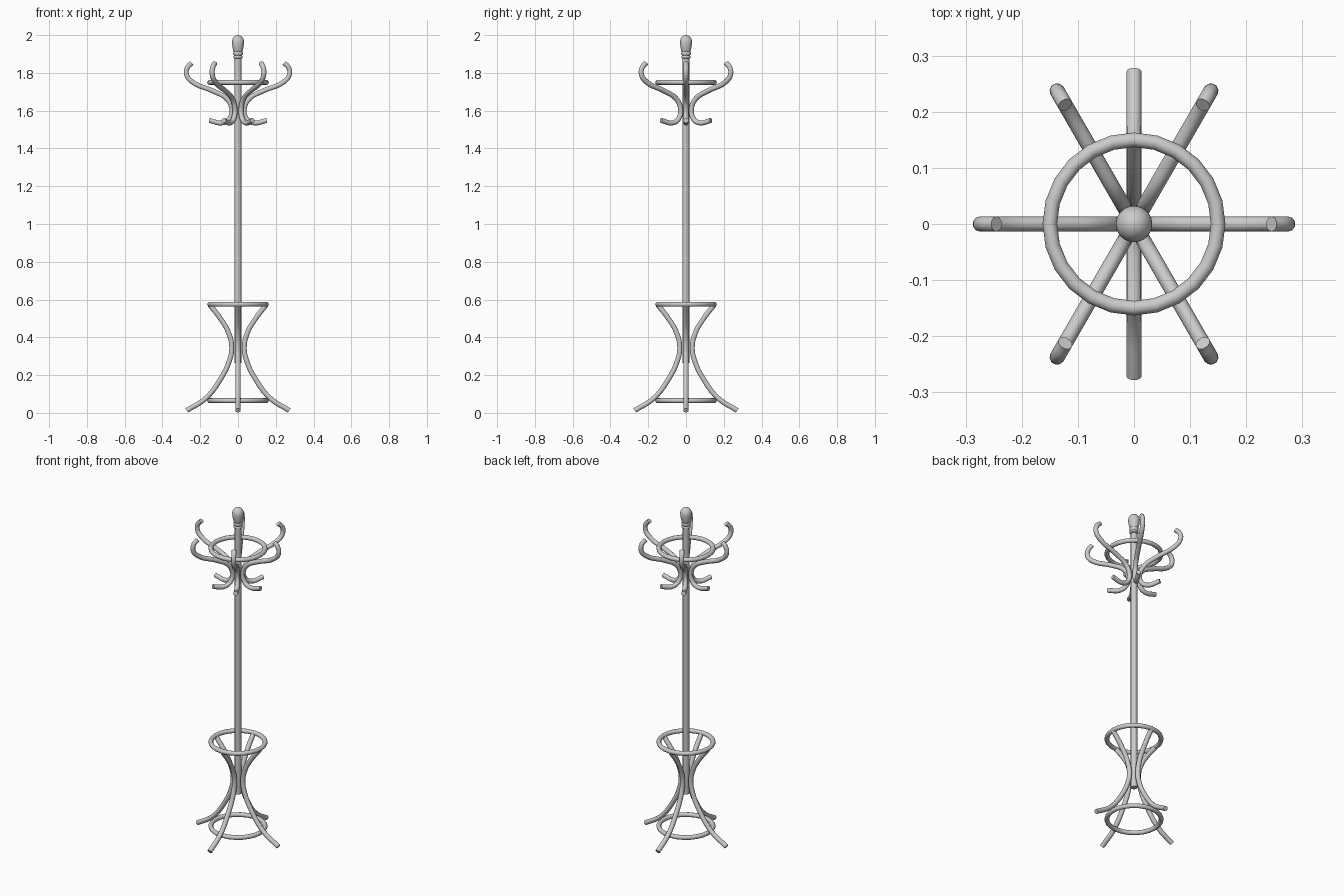
import bpy, bmesh
from math import pi, cos, sin

if "Cube" in bpy.data.objects:
    bpy.data.objects.remove(bpy.data.objects["Cube"])

def add(name, mesh, angle=0.0):
    ob = bpy.data.objects.new(name, mesh)
    bpy.context.collection.objects.link(ob)
    ob.rotation_euler.z = angle
    bpy.context.view_layer.objects.active = ob
    for o in bpy.context.selected_objects:
        o.select_set(False)
    ob.select_set(True)
    bpy.ops.object.shade_smooth_by_angle(angle=0.7)
    return ob

def bent_rod(name, pts, radius):
    """Round rod bent along a smooth path in the xz plane, returned as a mesh."""
    cu = bpy.data.curves.new(name, 'CURVE')
    cu.dimensions = '3D'
    cu.bevel_depth, cu.bevel_resolution = radius, 3
    cu.use_fill_caps, cu.resolution_u = True, 5
    sp = cu.splines.new('BEZIER')
    sp.bezier_points.add(len(pts) - 1)
    for bp, (x, z) in zip(sp.bezier_points, pts):
        bp.co = (x, 0, z)
        bp.handle_left_type = bp.handle_right_type = 'AUTO'
    ob = bpy.data.objects.new(name, cu)
    bpy.context.collection.objects.link(ob)
    bpy.context.view_layer.update()
    dg = bpy.context.evaluated_depsgraph_get()
    me = bpy.data.meshes.new_from_object(ob.evaluated_get(dg))
    bpy.data.objects.remove(ob)
    return me

def lathe(name, profile, n=24, closed=False):
    """Revolve (radius, z) points around the z axis."""
    bm = bmesh.new()
    rows = [[bm.verts.new((r * cos(2 * pi * i / n), r * sin(2 * pi * i / n), z))
             for i in range(n)] for r, z in profile]
    pairs = list(zip(rows, rows[1:])) + ([(rows[-1], rows[0])] if closed else [])
    for a, b in pairs:
        for i in range(n):
            j = (i + 1) % n
            bm.faces.new((a[i], a[j], b[j], b[i]))
    if not closed:
        bm.faces.new(rows[0])
        bm.faces.new(rows[-1])
    bmesh.ops.recalc_face_normals(bm, faces=bm.faces)
    me = bpy.data.meshes.new(name)
    bm.to_mesh(me)
    bm.free()
    return add(name, me)

# central pole
lathe("pole", [(0.018, 0.265), (0.018, 1.885)])

# turned finial with collar and egg-shaped knob
knob = [(0.0325 * cos(t), 1.962 + 0.038 * sin(t))
        for t in [i * pi / 16 for i in range(0, 8)]]
lathe("finial", [(0.018, 1.875), (0.024, 1.879), (0.024, 1.888), (0.021, 1.892),
                 (0.025, 1.897), (0.026, 1.905), (0.023, 1.912), (0.026, 1.921),
                 (0.030, 1.94)] + knob + [(0.001, 2.0)])

# hoops: foot brace, umbrella hoop and upper hoop
for name, z in (("foot_ring", 0.065), ("umbrella_ring", 0.575), ("hook_ring", 1.75)):
    lathe(name, [(0.15 + 0.013 * cos(k * pi / 6), z + 0.013 * sin(k * pi / 6))
                 for k in range(12)], closed=True)

# four bent legs
leg = bent_rod("leg", [(0.271, 0.013), (0.17, 0.078), (0.092, 0.18), (0.046, 0.275),
                       (0.033, 0.345), (0.05, 0.425), (0.09, 0.495), (0.15, 0.573)], 0.0138)
for i in range(4):
    add(f"leg_{i + 1}", leg, i * pi / 2)

# six double coat hooks
hook = bent_rod("hook", [(0.245, 1.852), (0.268, 1.828), (0.272, 1.79), (0.243, 1.753),
                         (0.13, 1.703), (0.062, 1.665), (0.034, 1.615), (0.042, 1.562),
                         (0.078, 1.536), (0.152, 1.548)], 0.0135)
for i in range(6):
    add(f"hook_{i + 1}", hook, i * pi / 3)
